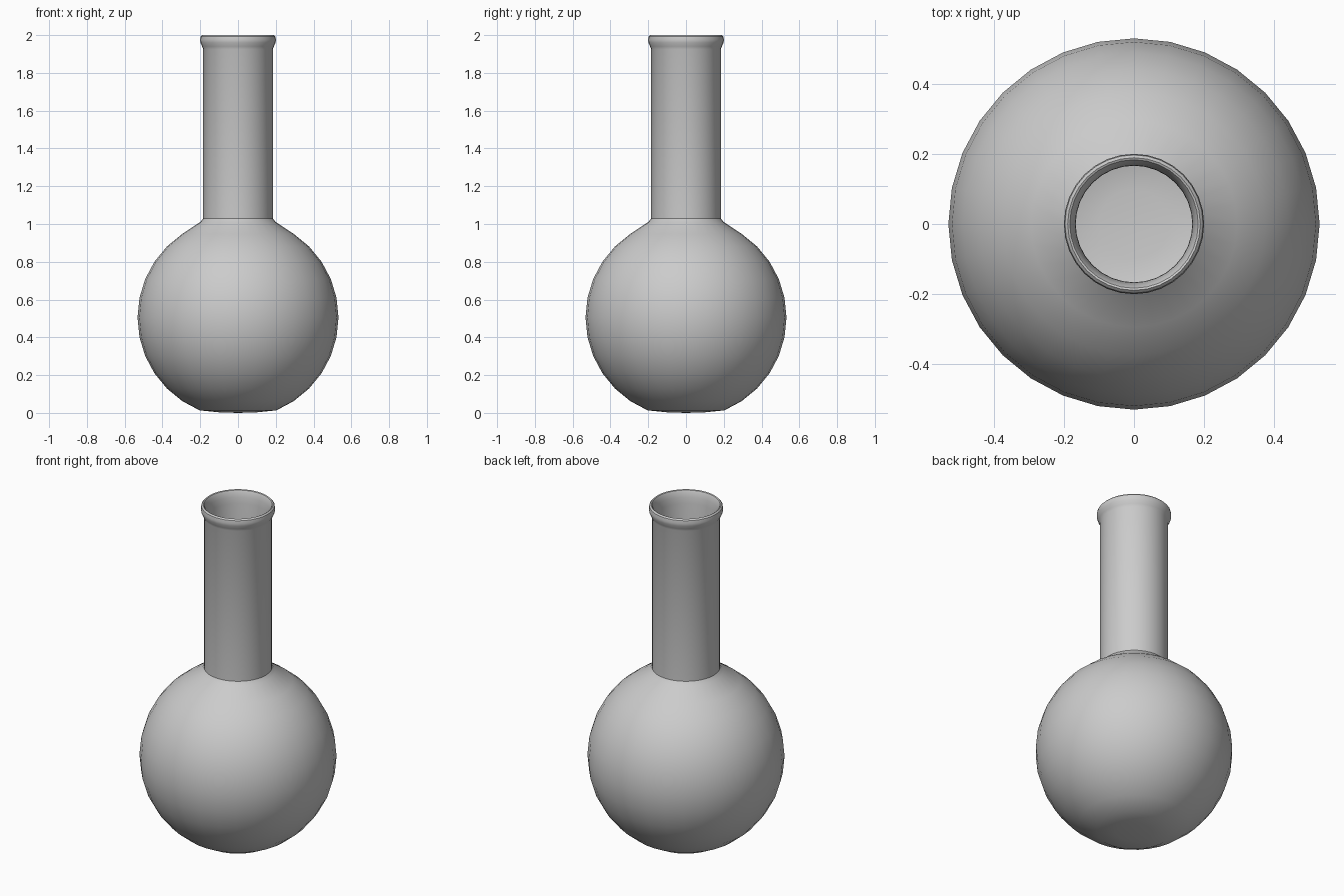
import bpy
import bmesh
from math import sin, cos, pi, radians

cube = bpy.data.objects.get("Cube")
if cube:
    bpy.data.objects.remove(cube, do_unlink=True)

SEGMENTS = 32
RADIUS, CENTRE, WALL = 0.532, 0.505, 0.015

grey = bpy.data.materials.new("light grey")
grey.use_nodes = True
colour = (0.6, 0.6, 0.6, 1)
grey.diffuse_color = colour
grey.node_tree.nodes["Principled BSDF"].inputs["Base Color"].default_value = colour


def lathe(name, profile):
    """Revolve a (radius, height) profile around z; zero radius becomes a pole."""
    bm = bmesh.new()
    rings = []
    for r, z in profile:
        count = SEGMENTS if r > 0 else 1
        rings.append([bm.verts.new((r * cos(2 * pi * i / SEGMENTS),
                                    r * sin(2 * pi * i / SEGMENTS), z))
                      for i in range(count)])
    for a, b in zip(rings, rings[1:]):
        for i in range(SEGMENTS):
            j = (i + 1) % SEGMENTS
            corners = [a[i % len(a)], a[j % len(a)], b[j % len(b)], b[i % len(b)]]
            bm.faces.new(list(dict.fromkeys(corners)))
    bmesh.ops.recalc_face_normals(bm, faces=bm.faces)
    mesh = bpy.data.meshes.new(name)
    bm.to_mesh(mesh)
    bm.free()
    mesh.materials.append(grey)
    obj = bpy.data.objects.new(name, mesh)
    bpy.context.collection.objects.link(obj)
    bpy.ops.object.select_all(action="DESELECT")
    obj.select_set(True)
    bpy.context.view_layer.objects.active = obj
    bpy.ops.object.shade_smooth_by_angle(angle=radians(32))
    return obj


def bulb(radius):
    """Rings of the round body, from the flattened base to the shoulder."""
    return [(radius * sin(k * pi / 16), CENTRE - radius * cos(k * pi / 16))
            for k in range(2, 14)]


# Round body, neck and rim outside, then back down the inner wall
outside = [(0, 0), (0.1, 0.003)] + bulb(RADIUS) + [(0.2, 1.01), (0.184, 1.03)]
rim = [(0.184, 1.925), (0.19, 1.94), (0.199, 1.96), (0.201, 1.975),
       (0.198, 1.992), (0.19, 2.0), (0.184, 1.997), (0.178, 1.985),
       (0.173, 1.96), (0.168, 1.925)]
inside = [(0.167, 1.025)] + bulb(RADIUS - WALL)[::-1] + [(0.1, WALL + 0.003), (0, WALL)]
lathe("flask", outside + rim + inside)
